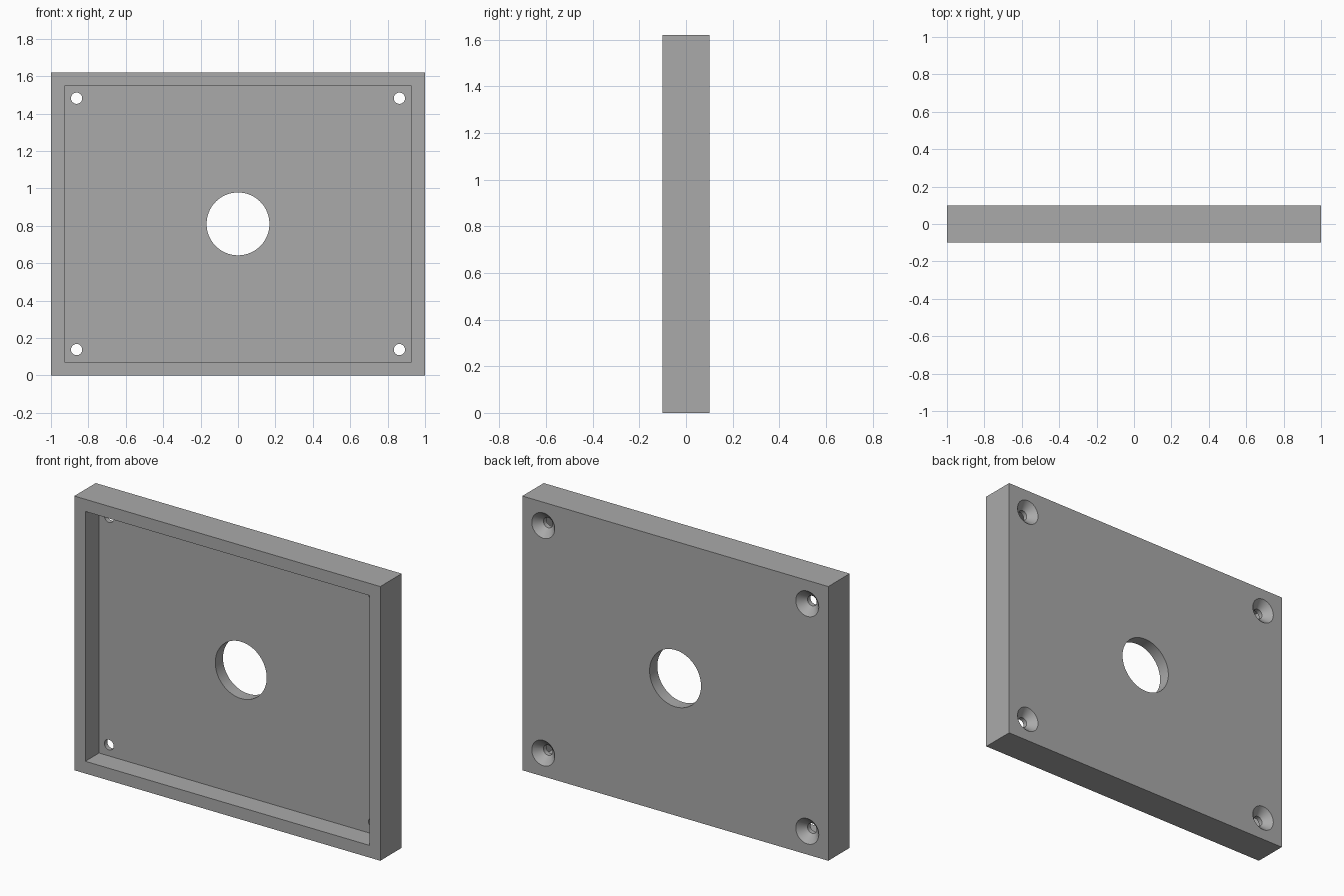
import bpy, bmesh, math
from mathutils import Matrix, Vector

cube = bpy.data.objects.get("Cube")
if cube:
    bpy.data.objects.remove(cube, do_unlink=True)

WIDTH, DEPTH, HEIGHT = 2.0, 0.2, 1.62
WALL, FLOOR = 0.072, 0.072
BACK = DEPTH / 2
MID = HEIGHT / 2

grey = bpy.data.materials.new("plain grey")
grey.use_nodes = True
colour = (0.4, 0.4, 0.4, 1)
grey.diffuse_color = colour
grey.node_tree.nodes["Principled BSDF"].inputs["Base Color"].default_value = colour


def make_object(name, bm):
    bmesh.ops.recalc_face_normals(bm, faces=bm.faces)
    mesh = bpy.data.meshes.new(name)
    bm.to_mesh(mesh)
    bm.free()
    mesh.materials.append(grey)
    obj = bpy.data.objects.new(name, mesh)
    bpy.context.collection.objects.link(obj)
    return obj


def box(name, size, centre):
    bm = bmesh.new()
    bmesh.ops.create_cube(bm, size=1, matrix=Matrix.Translation(centre) @ Matrix.Diagonal((*size, 1)))
    return make_object(name, bm)


def turned(name, profile, x, z, segments):
    """Closed solid turned about the y axis from (radius, y) points."""
    bm = bmesh.new()
    points = [(0, profile[0][1]), *profile, (0, profile[-1][1])]
    verts = [bm.verts.new((x + r, y, z)) for r, y in points]
    edges = [bm.edges.new(pair) for pair in zip(verts, verts[1:])]
    bmesh.ops.spin(bm, geom=verts + edges, cent=(x, 0, z), axis=(0, 1, 0),
                   angle=math.tau, steps=segments, use_merge=True)
    bmesh.ops.remove_doubles(bm, verts=bm.verts, dist=1e-5)
    return make_object(name, bm)


# Solid block of the tray
tray = box("tray_plate", (WIDTH, DEPTH, HEIGHT), Vector((0, 0, MID)))

# Recess open to the front
recess_depth = DEPTH - FLOOR
cutters = [box("recess_cutter", (WIDTH - 2 * WALL, recess_depth * 2, HEIGHT - 2 * WALL),
               Vector((0, -BACK, MID)))]

# Central round opening
cutters.append(turned("centre_hole_cutter", [(0.168, -0.05), (0.168, 0.2)], 0, MID, 96))

# Countersunk screw holes in the corners, flared at the back
SCREW, HEAD, SINK = 0.03, 0.075, 0.045
screw_profile = [(SCREW, -0.05), (SCREW, BACK - SINK), (HEAD, BACK), (HEAD, BACK + 0.05)]
for sx in (-1, 1):
    for sz in (-1, 1):
        cutters.append(turned("screw_hole_cutter", screw_profile, sx * 0.863, MID + sz * 0.672, 48))

# Cut everything out, then discard the cutters
bpy.context.view_layer.objects.active = tray
for cutter in cutters:
    mod = tray.modifiers.new("cut", 'BOOLEAN')
    mod.operation, mod.solver, mod.object = 'DIFFERENCE', 'EXACT', cutter
    bpy.ops.object.modifier_apply(modifier=mod.name)
    bpy.data.objects.remove(cutter, do_unlink=True)

# Smooth round walls, crisp edges
bpy.ops.object.select_all(action='DESELECT')
tray.select_set(True)
bpy.ops.object.shade_smooth_by_angle(angle=math.radians(30))
